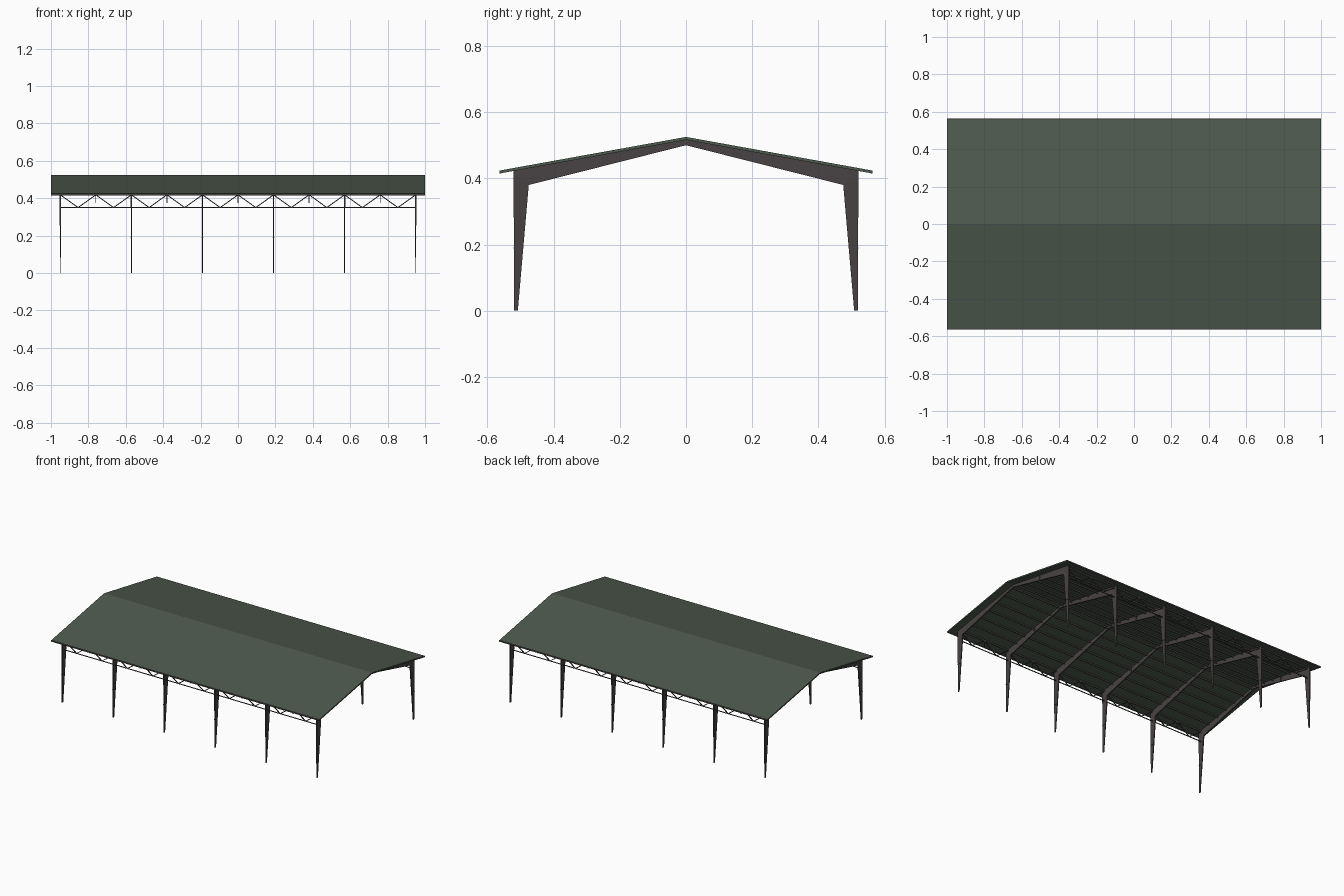
import bpy, bmesh
from mathutils import Vector

cube = bpy.data.objects.get("Cube")
if cube:
    bpy.data.objects.remove(cube)


def material(name, rgb):
    m = bpy.data.materials.new(name)
    m.use_nodes = True
    m.diffuse_color = (*rgb, 1)
    m.node_tree.nodes["Principled BSDF"].inputs["Base Color"].default_value = (*rgb, 1)
    return m


green = material("roof green", (0.075, 0.10, 0.075))
steel = material("brown steel", (0.066, 0.055, 0.056))

FRAMES = [-0.95 + 0.38 * i for i in range(6)]
SLOPE = 0.18


def under_roof(y):
    return 0.516 - SLOPE * abs(y)


def finish(name, bm, mat):
    bmesh.ops.recalc_face_normals(bm, faces=bm.faces)
    mesh = bpy.data.meshes.new(name)
    bm.to_mesh(mesh)
    bm.free()
    mesh.materials.append(mat)
    ob = bpy.data.objects.new(name, mesh)
    bpy.context.collection.objects.link(ob)
    return ob


def prism(bm, profile, x, half):
    """Extrude a (y, z) profile along x; half(z) gives the half thickness."""
    a, b = ([bm.verts.new((x + s * half(z), y, z)) for y, z in profile] for s in (-1, 1))
    n = len(profile)
    bm.faces.new(a)
    bm.faces.new(b[::-1])
    for i in range(n):
        j = (i + 1) % n
        bm.faces.new((a[i], a[j], b[j], b[i]))


def bar(bm, start, end, width, depth):
    """Rectangular bar between two points."""
    p, q = Vector(start), Vector(end)
    d = (q - p).normalized()
    side = Vector((0, 1, 0)) if abs(d.y) < 0.9 else Vector((1, 0, 0))
    up = d.cross(side).normalized()
    corners = [side * (s * width / 2) + up * (t * depth / 2)
               for s, t in ((-1, -1), (1, -1), (1, 1), (-1, 1))]
    a = [bm.verts.new(p + c) for c in corners]
    b = [bm.verts.new(q + c) for c in corners]
    bm.faces.new(a)
    bm.faces.new(b[::-1])
    for i in range(4):
        j = (i + 1) % 4
        bm.faces.new((a[i], a[j], b[j], b[i]))


# Pitched roof sheet
bm = bmesh.new()
prism(bm, [(-0.56, 0.424), (0, 0.525), (0.56, 0.424),
           (0.56, under_roof(0.56)), (0, under_roof(0)), (-0.56, under_roof(0.56))],
      0, lambda z: 1.0)
finish("roof", bm, green)

# Eave trim along both long edges
bm = bmesh.new()
for s in (-1, 1):
    bar(bm, (-1, s * 0.56, 0.419), (1, s * 0.56, 0.419), 0.006, 0.009)
finish("eave_trim", bm, steel)

# Portal frames: tapered columns and rafters with splice plates
for i, x in enumerate(FRAMES):
    bm = bmesh.new()
    for s in (-1, 1):
        column = [(0.508, 0), (0.519, 0), (0.521, under_roof(0.521)), (0.475, 0.38)]
        rafter = [(0.475, 0.38), (0.521, under_roof(0.521)), (0, under_roof(0)), (0, 0.50)]
        prism(bm, [(s * y, z) for y, z in column], x, lambda z: 0.002 + 0.004 * z)
        prism(bm, [(s * y, z) for y, z in rafter], x, lambda z: 0.0035)
        bar(bm, (x, s * 0.494, 0.19), (x, s * 0.521, 0.19), 0.009, 0.003)
        bar(bm, (x, s * 0.25, 0.437), (x, s * 0.25, under_roof(0.25)), 0.004, 0.010)
    finish(f"portal_frame_{i + 1}", bm, steel)

# Purlins running lengthwise under each roof slope
bm = bmesh.new()
for s in (-1, 1):
    for k in range(7):
        y = s * (0.02 + 0.08 * k)
        z = under_roof(y) - 0.005
        bar(bm, (FRAMES[0], y, z), (FRAMES[-1], y, z), 0.005, 0.010)
finish("purlins", bm, steel)

# Zigzag eave trusses between the columns
for side, s in (("front", -1), ("back", 1)):
    bm = bmesh.new()
    y, top, low = s * 0.5, 0.418, 0.35
    for z in (top, low):
        bar(bm, (FRAMES[0], y, z), (FRAMES[-1], y, z), 0.005, 0.004)
    for x in FRAMES[:-1]:
        for k in range(4):
            za, zb = (top, low) if k % 2 == 0 else (low, top)
            bar(bm, (x + 0.095 * k, y, za), (x + 0.095 * (k + 1), y, zb), 0.005, 0.005)
        bar(bm, (x + 0.19, y, top), (x + 0.19, y, 0.375), 0.004, 0.004)
    finish(f"{side}_eave_truss", bm, steel)
